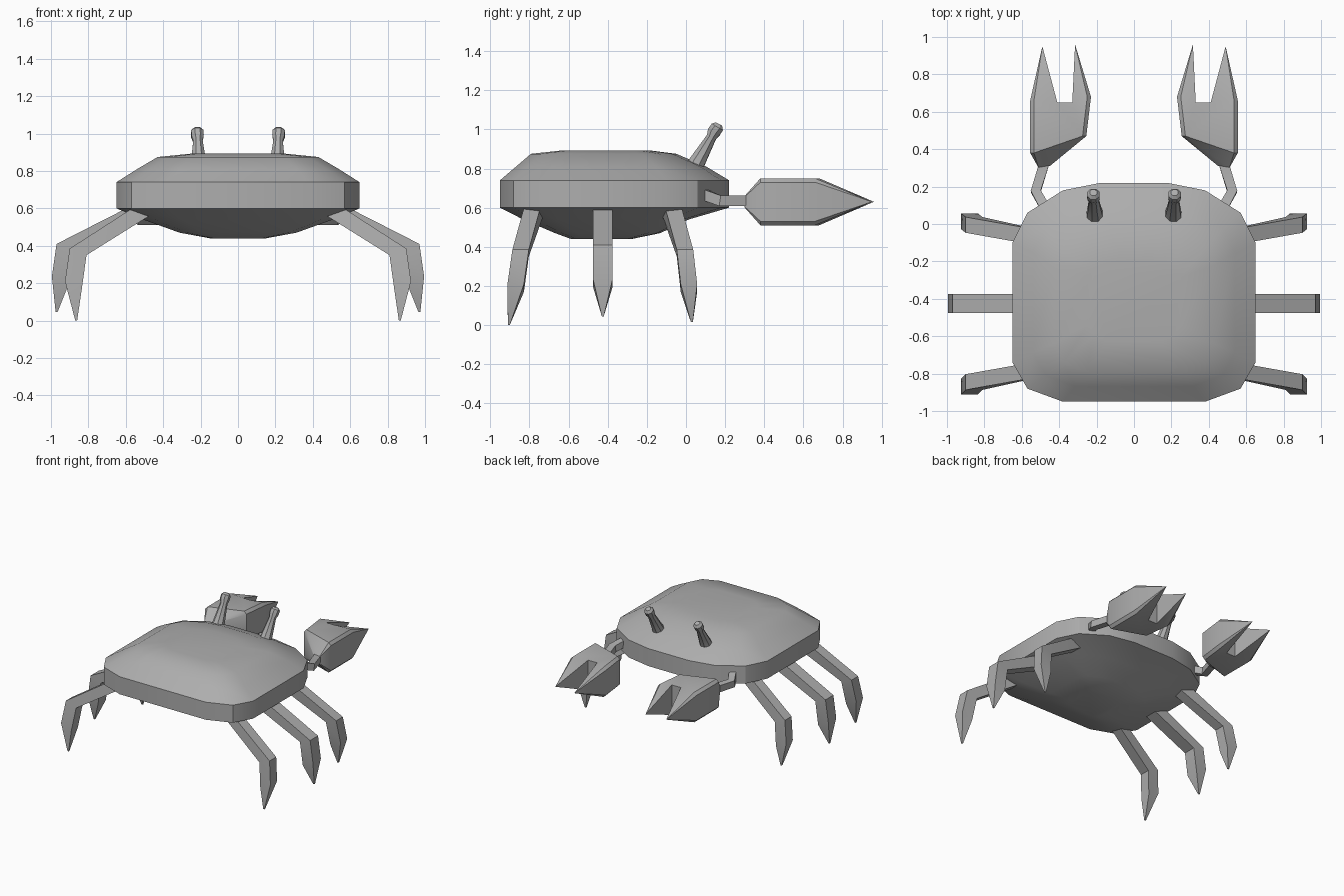
import bpy, bmesh, math
from mathutils import Vector

if "Cube" in bpy.data.objects:
    bpy.data.objects.remove(bpy.data.objects["Cube"])

shell_grey = bpy.data.materials.new("shell grey")
shell_grey.diffuse_color = (0.42, 0.42, 0.42, 1)
shell_grey.use_nodes = True
shell_grey.node_tree.nodes["Principled BSDF"].inputs["Base Color"].default_value = shell_grey.diffuse_color


def finish(name, bm, mirror=True):
    """Turn a bmesh into a shaded object, mirrored left to right if paired."""
    bmesh.ops.remove_doubles(bm, verts=bm.verts, dist=0.0005)
    bmesh.ops.recalc_face_normals(bm, faces=bm.faces)
    me = bpy.data.meshes.new(name)
    bm.to_mesh(me)
    bm.free()
    me.materials.append(shell_grey)
    ob = bpy.data.objects.new(name, me)
    bpy.context.collection.objects.link(ob)
    if mirror:
        mod = ob.modifiers.new("mirror", 'MIRROR')
        mod.use_mirror_merge = False
    bpy.ops.object.select_all(action='DESELECT')
    bpy.context.view_layer.objects.active = ob
    ob.select_set(True)
    bpy.ops.object.shade_smooth_by_angle(angle=math.radians(30))
    return ob


def loft(bm, rings, caps=True):
    """Skin a list of equal-length point rings."""
    loops = [[bm.verts.new(p) for p in r] for r in rings]
    n = len(loops[0])
    for a, b in zip(loops, loops[1:]):
        for i in range(n):
            j = (i + 1) % n
            bm.faces.new((a[i], a[j], b[j], b[i]))
    if caps:
        bm.faces.new(loops[0])
        bm.faces.new(loops[-1])
    return loops


def tube_rings(path, sides):
    """Rings around a path of (point, radius)."""
    pts = [Vector(p) for p, r in path]
    rings = []
    for i, (p, r) in enumerate(path):
        d = (pts[min(i + 1, len(pts) - 1)] - pts[max(i - 1, 0)]).normalized()
        u = d.cross(Vector((0, 0, 1))).normalized()
        v = d.cross(u)
        ang = [2 * math.pi * (k + 0.5) / sides for k in range(sides)]
        rings.append([pts[i] + r * (math.cos(a) * u + math.sin(a) * v) for a in ang])
    return rings


# Shell: rounded outline lofted through levels (z, x scale, front and back y scale)
half = [(.18, .22), (.38, .18), (.57, .06), (.65, -.10),
        (.65, -.74), (.57, -.88), (.38, -.95)]
outline = half + [(-x, y) for x, y in reversed(half)]
levels = [(.44, .23, .15, .38), (.47, .48, .40, .52), (.54, .78, .65, .80),
          (.60, 1, 1, 1), (.74, 1, 1, 1), (.81, .83, .80, .86),
          (.875, .66, .54, .73), (.893, .38, .30, .45)]
CY = -.365
bm = bmesh.new()
loft(bm, [[(x * sx, CY + (y - CY) * (sf if y > CY else sb), z) for x, y in outline]
          for z, sx, sf, sb in levels])
finish("shell", bm, mirror=False)


# Legs: flat-sided, bent at the knee and ending in a point
def leg(name, ys, dx, dz, tip, w):
    section = [((.45, .675), (.45, .575)),                        # root inside the shell
               ((.90 + dx, .385 + dz), (.81 + dx, .35 + dz)),     # knee
               ((.925 + dx, .21 + dz), (.835 + dx, .17 + dz))]    # shin bulge
    rings = []
    for (o, i), y in zip(section, ys):
        rings.append([(o[0], y - w, o[1]), (o[0], y + w, o[1]),
                      (i[0], y + w, i[1]), (i[0], y - w, i[1])])
    x, z = tip
    e, y = .005, ys[3]
    rings.append([(x + e, y - e, z), (x + e, y + e, z), (x - e, y + e, z), (x - e, y - e, z)])
    bm = bmesh.new()
    loft(bm, rings)
    finish(name, bm)


leg("front_leg", (-.085, -.005, .015, .03), 0, 0, (.865, .015), .042)
leg("middle_leg", (-.425, -.425, -.425, -.425), .07, .025, (.97, .045), .05)
leg("rear_leg", (-.765, -.845, -.87, -.905), 0, 0, (.865, 0), .042)

# Eye stalks: tapering stem with a small knob
bm = bmesh.new()
loft(bm, tube_rings([((.21, .02, .76), .055), ((.21, .055, .83), .045),
                     ((.215, .13, .96), .027), ((.217, .142, .985), .036),
                     ((.217, .16, 1.012), .036), ((.217, .168, 1.028), .02)], 8))
finish("eye_stalk", bm)

# Claw arms: short bent link between shell and claw
bm = bmesh.new()
loft(bm, tube_rings([((.46, .06, .68), .038), ((.525, .175, .635), .038),
                     ((.475, .34, .635), .038)], 4))
finish("claw_arm", bm)

# Claws: (x, y, half height, x inset of the top edge)
claw = [(.51, .30, .03, 0), (.555, .38, .12, -.02), (.555, .66, .12, -.02),
        (.49, .95, 0, 0), (.41, .65, .12, 0), (.33, .65, .12, 0),
        (.315, .96, 0, 0), (.23, .68, .12, .02), (.255, .47, .12, .02),
        (.45, .31, .03, 0)]
bm = bmesh.new()
rings = [[(x + (ins if abs(k) == 1 else 0), y, .63 + h * k) for x, y, h, ins in claw]
         for k in (-1, -.83, .83, 1)]
# Loft only the sides that have height, then close palm and fingers
loops = [[bm.verts.new(p) for p in r] for r in rings]
for a, b in zip(loops, loops[1:]):
    for i in range(10):
        j = (i + 1) % 10
        if claw[i][2] == 0:
            bm.faces.new((a[i], a[j], b[j]))
        elif claw[j][2] == 0:
            bm.faces.new((a[i], a[j], b[i]))
        else:
            bm.faces.new((a[i], a[j], b[j], b[i]))
for lp in (loops[0], loops[-1]):
    for f in ((0, 1, 8, 9), (1, 2, 4, 5, 7, 8), (2, 3, 4), (5, 6, 7)):
        bm.faces.new([lp[i] for i in f])
finish("claw", bm)
